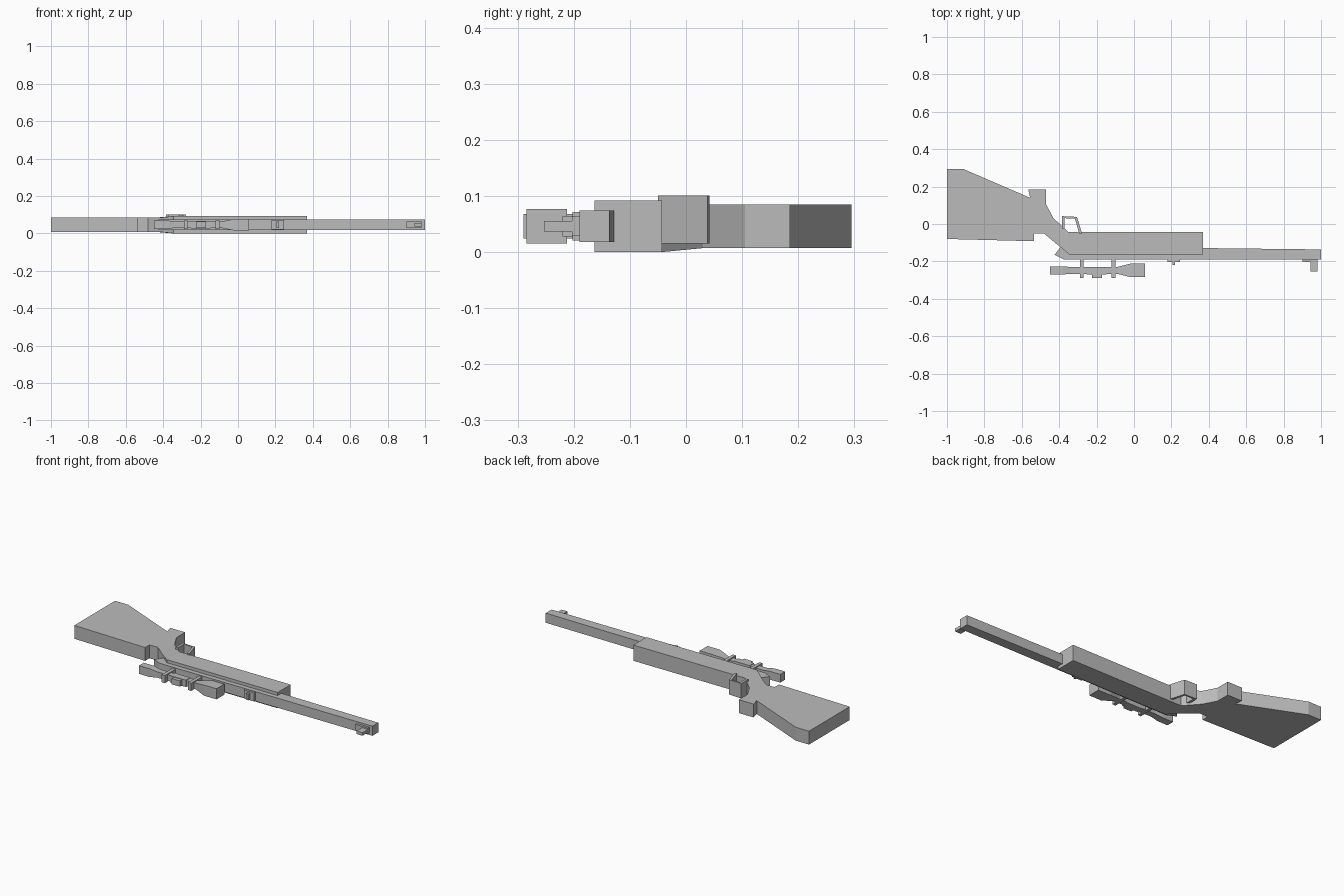
import bpy
import bmesh

cube = bpy.data.objects.get("Cube")
if cube:
    bpy.data.objects.remove(cube, do_unlink=True)

MID = 0.046  # height of the plane of symmetry

grey = bpy.data.materials.new("plain_grey")
grey.use_nodes = True
grey.diffuse_color = (0.5, 0.5, 0.5, 1)
grey.node_tree.nodes["Principled BSDF"].inputs["Base Color"].default_value = (0.5, 0.5, 0.5, 1)


def finish(name, bm):
    bmesh.ops.recalc_face_normals(bm, faces=bm.faces)
    mesh = bpy.data.meshes.new(name)
    bm.to_mesh(mesh)
    bm.free()
    mesh.materials.append(grey)
    obj = bpy.data.objects.new(name, mesh)
    bpy.context.collection.objects.link(obj)
    return obj


def plate(name, points, half, faces=None, mid=MID):
    """Extrude an xy outline; half is a thickness or a rule giving it from x."""
    rule = half if callable(half) else (lambda x: half)
    bm = bmesh.new()
    verts = [bm.verts.new((x, y, 0)) for x, y in points]
    for face in faces or [range(len(points))]:
        bm.faces.new([verts[i] for i in face])
    result = bmesh.ops.extrude_face_region(bm, geom=bm.faces[:])
    upper = {g for g in result["geom"] if isinstance(g, bmesh.types.BMVert)}
    for v in bm.verts:
        v.co.z = mid + rule(v.co.x) * (1 if v in upper else -1)
    return finish(name, bm)


def box(name, x0, x1, y0, y1, half):
    return plate(name, [(x0, y0), (x1, y0), (x1, y1), (x0, y1)], half)


def loft(name, sections, y):
    """Join rectangular sections (x, half width, half height) along x."""
    bm = bmesh.new()
    rings = [[bm.verts.new((x, y + a * w, MID + b * h))
              for a, b in ((-1, -1), (1, -1), (1, 1), (-1, 1))]
             for x, w, h in sections]
    for r, s in zip(rings, rings[1:]):
        for i in range(4):
            j = (i + 1) % 4
            bm.faces.new((r[i], r[j], s[j], s[i]))
    bm.faces.new(rings[0])
    bm.faces.new(rings[-1])
    return finish(name, bm)


# Stock: butt, tapering neck and thicker fore-end in one piece
stock = [(-1, 0.295), (-0.915, 0.295), (-0.555, 0.14), (-0.565, 0.185),
         (-0.47, 0.185), (-0.47, 0.105), (-0.43, 0.03), (-0.35, -0.043),
         (0.37, -0.043), (0.37, -0.163), (-0.345, -0.163), (-0.41, -0.11),
         (-0.48, -0.052), (-0.535, -0.052), (-0.535, -0.092), (-1, -0.08)]
plate("stock", stock, lambda x: 0.046 if x > -0.36 else 0.039,
      [[0, 1, 2, 3, 4, 5, 6, 11, 12, 13, 14, 15], [6, 7, 10, 11], [7, 8, 9, 10]])

# Barrel with slanted receiver end
plate("barrel", [(-0.375, -0.19), (1, -0.19), (1, -0.136), (-0.39, -0.12),
                 (-0.425, -0.165)], 0.028)

# Trigger guard: open bent strap
plate("trigger_guard", [(-0.385, -0.025), (-0.385, 0.042), (-0.305, 0.038),
                        (-0.278, -0.05), (-0.293, -0.05), (-0.316, 0.029),
                        (-0.371, 0.031), (-0.371, -0.025)], 0.043, mid=0.058,
      faces=[[0, 1, 6, 7], [1, 2, 5, 6], [2, 3, 4, 5]])

# Telescopic sight
loft("scope", [(-0.45, 0.022, 0.024), (-0.38, 0.022, 0.024), (-0.34, 0.018, 0.017),
               (-0.09, 0.018, 0.017), (-0.02, 0.036, 0.031), (0.06, 0.036, 0.031)], -0.248)
for name, x in (("rear_scope_mount", -0.279), ("front_scope_mount", -0.109)):
    box(name, x - 0.01, x + 0.01, -0.29, -0.185, 0.022)
box("scope_turret", -0.225, -0.172, -0.29, -0.235, 0.017)
box("scope_turret_collar", -0.25, -0.147, -0.27, -0.23, 0.02)

# Iron sights
box("front_sight_base", 0.9, 0.98, -0.203, -0.188, 0.017)
box("front_sight_post", 0.943, 0.98, -0.253, -0.2, 0.009)
box("rear_sight_base", 0.18, 0.245, -0.202, -0.188, 0.025)
box("rear_sight_notch", 0.205, 0.22, -0.22, -0.2, 0.018)
